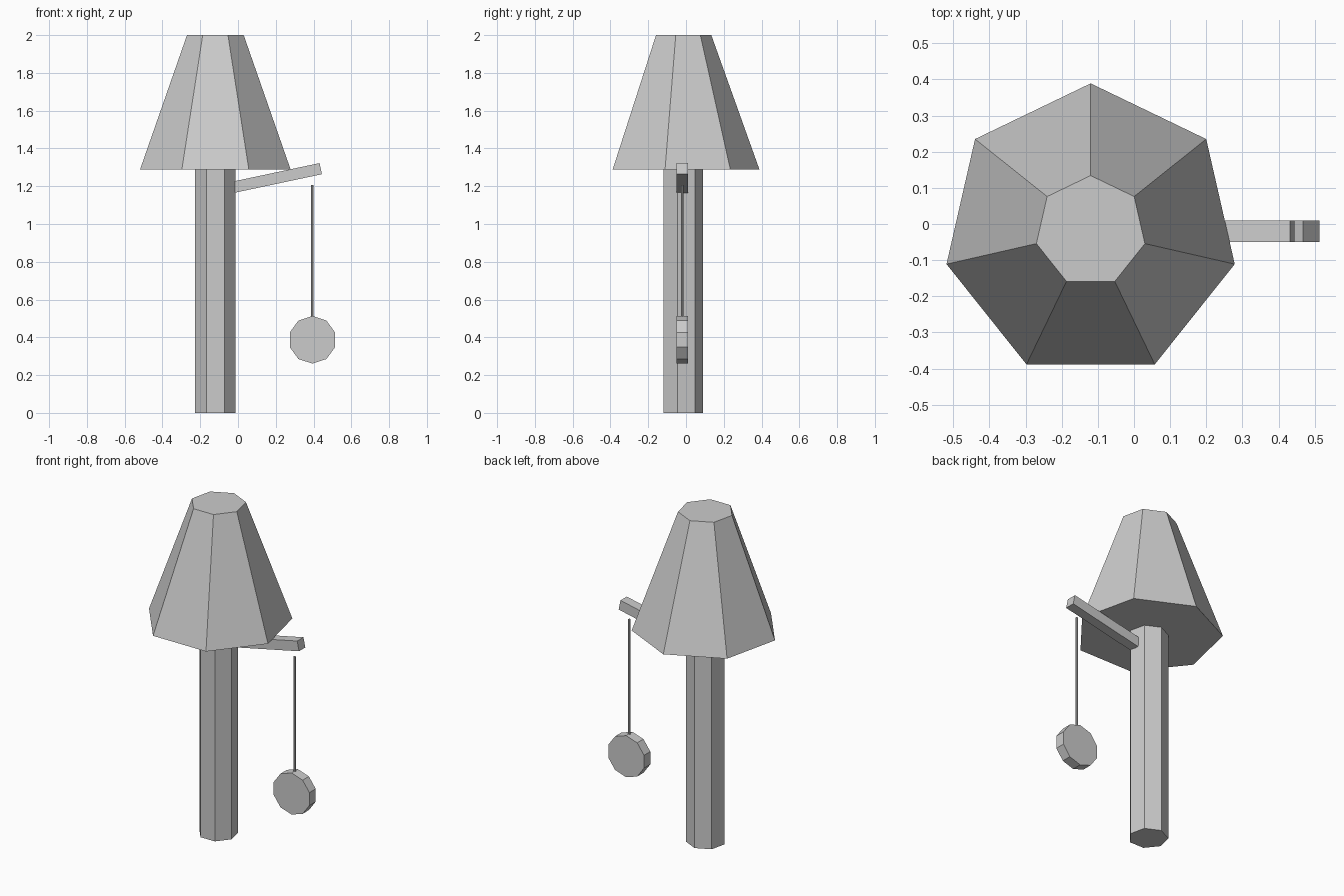
import bpy
from math import radians, cos, sin

cube = bpy.data.objects.get("Cube")
if cube:
    bpy.data.objects.remove(cube, do_unlink=True)

# Single plain colour
grey = bpy.data.materials.new("plain_grey")
grey.use_nodes = True
colour = (0.6, 0.6, 0.6, 1)
grey.diffuse_color = colour
grey.node_tree.nodes["Principled BSDF"].inputs["Base Color"].default_value = colour


def finish(name):
    obj = bpy.context.object
    obj.name = name
    obj.data.materials.clear()
    obj.data.materials.append(grey)
    return obj


def prism(name, sides, bottom_radius, top_radius, depth, centre, tilt=0):
    bpy.ops.mesh.primitive_cone_add(
        vertices=sides, radius1=bottom_radius, radius2=top_radius,
        depth=depth, location=centre, rotation=(tilt, 0, 0))
    return finish(name)


AXIS_X, AXIS_Y = -0.12, -0.02   # post axis
PENDULUM_X = 0.394
SHADE_Z = 1.288
TOP_Z = 2.0

# Seven-sided post and tapered shade
prism("post", 7, 0.11, 0.11, SHADE_Z, (AXIS_X, AXIS_Y, SHADE_Z / 2))
prism("shade", 7, 0.409, 0.154, TOP_Z - SHADE_Z,
      (AXIS_X, AXIS_Y, (SHADE_Z + TOP_Z) / 2))

# Tilted arm, its inner end buried in the post
length, slope = 0.475, radians(12)
end_x, end_z = 0.438, 1.293
bpy.ops.mesh.primitive_cube_add(
    size=1, rotation=(0, -slope, 0),
    location=(end_x - cos(slope) * length / 2, AXIS_Y,
              end_z - sin(slope) * length / 2))
arm = finish("arm")
arm.scale = (length, 0.06, 0.06)

# Hanging cord and ten-sided weight
cord_bottom, cord_top = 0.5, 1.207
prism("cord", 8, 0.0065, 0.0065, cord_top - cord_bottom,
      (PENDULUM_X, AXIS_Y, (cord_bottom + cord_top) / 2))
prism("weight", 10, 0.126, 0.126, 0.06,
      (PENDULUM_X, AXIS_Y, 0.387), radians(90))
